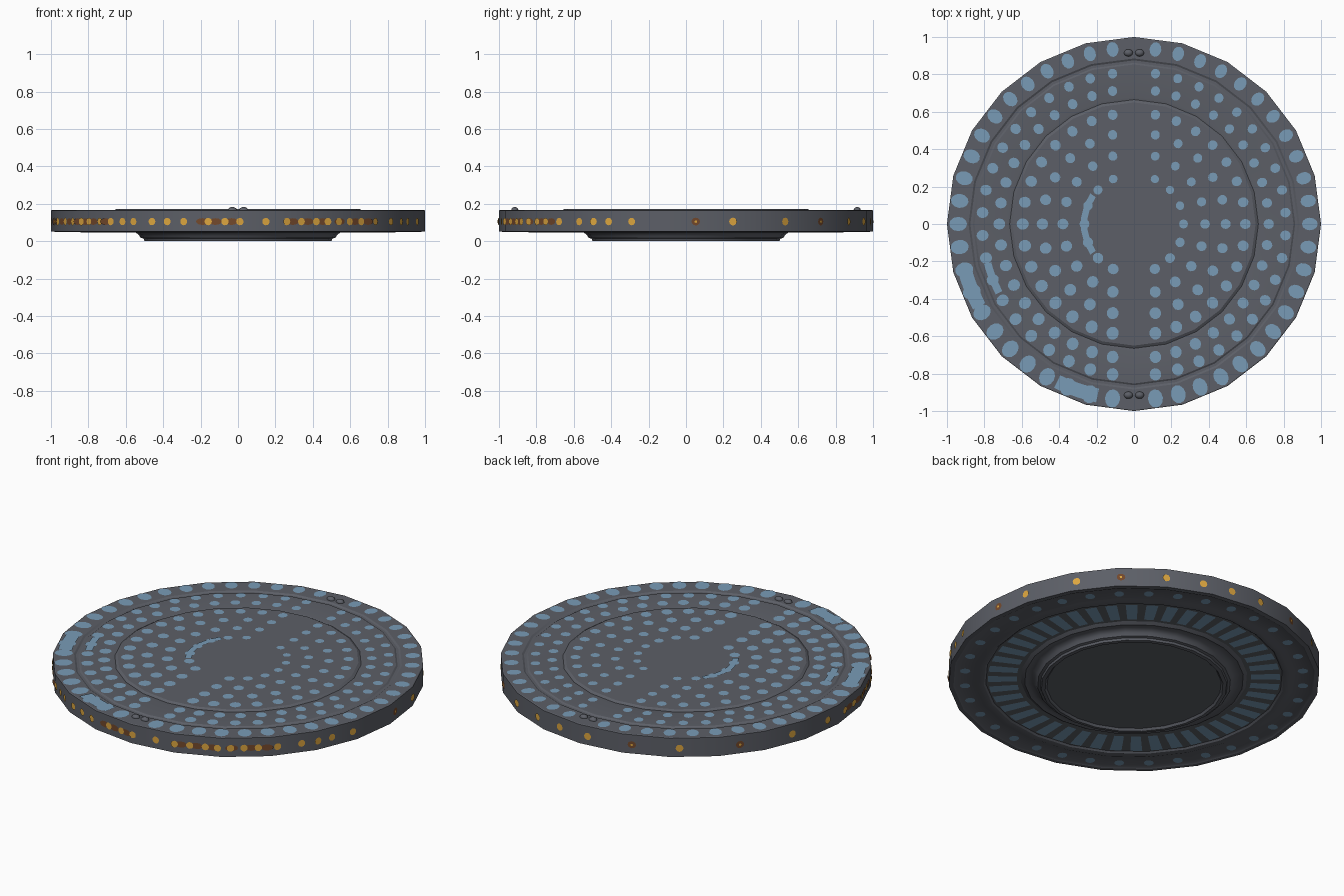
import bpy, bmesh, math
from mathutils import Vector

if "Cube" in bpy.data.objects:
    bpy.data.objects.remove(bpy.data.objects["Cube"])

N = 24                       # sides of the disc


def mat(name, col):
    m = bpy.data.materials.new(name)
    m.diffuse_color = (*col, 1)
    m.use_nodes = True
    m.node_tree.nodes["Principled BSDF"].inputs["Base Color"].default_value = m.diffuse_color
    return m


GREY = mat("dark grey", (0.107, 0.114, 0.135))
BLUE = mat("pale blue", (0.19, 0.33, 0.47))
GOLD = mat("gold", (0.72, 0.38, 0.05))
BROWN = mat("brown", (0.17, 0.065, 0.025))


def finish(name, bm, m, smooth=False):
    me = bpy.data.meshes.new(name)
    bm.to_mesh(me)
    bm.free()
    me.materials.append(m)
    ob = bpy.data.objects.new(name, me)
    bpy.context.collection.objects.link(ob)
    if smooth:
        bpy.ops.object.select_all(action='DESELECT')
        bpy.context.view_layer.objects.active = ob
        ob.select_set(True)
        bpy.ops.object.shade_smooth_by_angle(angle=math.radians(30))
    return ob


# disc body: turned profile from bottom centre to top centre
profile = [(0.47, 0.012), (0.48, 0.0), (0.50, 0.002), (0.505, 0.014), (0.52, 0.018),
           (0.53, 0.034), (0.545, 0.045), (0.57, 0.05), (0.59, 0.046), (0.61, 0.058),
           (0.80, 0.058), (0.81, 0.05), (0.84, 0.047), (0.86, 0.055), (0.965, 0.055),
           (0.975, 0.05), (1.0, 0.052), (1.0, 0.163), (0.995, 0.166),
           (0.885, 0.166), (0.875, 0.160), (0.862, 0.160), (0.853, 0.166),
           (0.68, 0.166), (0.665, 0.163), (0.65, 0.172), (0.63, 0.172)]
bm = bmesh.new()
rings = []
for r, z in profile:
    rings.append([bm.verts.new((r * math.cos(2 * math.pi * i / N),
                                r * math.sin(2 * math.pi * i / N), z)) for i in range(N)])
for a, b in zip(rings, rings[1:]):
    for i in range(N):
        j = (i + 1) % N
        bm.faces.new((a[i], a[j], b[j], b[i]))
bm.faces.new(rings[0][::-1])
bm.faces.new(rings[-1])
bmesh.ops.recalc_face_normals(bm, faces=bm.faces)
finish("disc_body", bm, GREY, True)


def oval(bm, c, u, v, a, b, n=12):
    # flat oval facing u x v
    bm.faces.new([bm.verts.new(c + u * a * math.cos(2 * math.pi * k / n)
                               + v * b * math.sin(2 * math.pi * k / n)) for k in range(n)])


def arc_plate(bm, r0, r1, a0, a1, z, down=False, n=5):
    # curved strip between two radii
    angs = [a0 + (a1 - a0) * k / n for k in range(n + 1)]
    p = [(r1 * math.cos(a), r1 * math.sin(a), z) for a in angs]
    p += [(r0 * math.cos(a), r0 * math.sin(a), z) for a in reversed(angs)]
    vs = [bm.verts.new(q) for q in p]
    bm.faces.new(vs[::-1] if down else vs)


# painted dots on the top: rings with a gap along the y axis
bm = bmesh.new()
for r, n, radial, tang in ((0.94, 23, 0.045, 0.036), (0.812, 20, 0.03, 0.028),
                           (0.72, 19, 0.03, 0.028), (0.595, 15, 0.031, 0.029),
                           (0.49, 11, 0.029, 0.028), (0.38, 9, 0.028, 0.027),
                           (0.265, 7, 0.025, 0.026)):
    gap = 0.115 / r
    z = 0.169 if r > 0.65 else 0.175
    for side in (1, -1):
        for k in range(n):
            phi = side * (gap + (math.pi - 2 * gap) * k / (n - 1))
            u = Vector((math.sin(phi), math.cos(phi), 0))
            grow = 1.0 + 0.12 * (-u.y) + 0.06 * (-u.x)   # dots swell to lower left
            oval(bm, u * r + Vector((0, 0, z)), u, Vector((-u.y, u.x, 0)),
                 min(radial * grow, 0.049), tang * grow)
# merged dashes
d = math.radians
for r0, r1, a0, a1, z in ((0.25, 0.285, 145, 215, 0.1755), (0.90, 0.975, 196, 208, 0.1695),
                          (0.90, 0.975, 244, 258, 0.1695), (0.79, 0.83, 195, 207, 0.1695)):
    arc_plate(bm, r0, r1, d(a0), d(a1), z)
finish("top_dots", bm, BLUE)

# radial stripes and dots on the underside
bm = bmesh.new()
for k in range(44):
    a = 2 * math.pi * k / 44
    arc_plate(bm, 0.63, 0.785, a - 0.041, a + 0.041, 0.055, True, 2)
for k in range(36):
    a = 2 * math.pi * (k + 0.5) / 36
    u = Vector((math.cos(a), math.sin(a), 0))
    oval(bm, u * 0.912 + Vector((0, 0, 0.052)), Vector((-u.y, u.x, 0)), u, 0.026, 0.028)
finish("underside_stripes", bm, BLUE)

# edge lights, placed flat on the side facets
gold, brown = bmesh.new(), bmesh.new()


def edge_light(bm, deg, w, h, lift):
    mid = math.floor((deg % 360) / 15) * 15 + 7.5
    r = math.cos(d(7.5)) / math.cos(d(deg % 360 - mid)) + lift
    n = Vector((math.cos(d(mid)), math.sin(d(mid)), 0))
    c = Vector((r * math.cos(d(deg)), r * math.sin(d(deg)), 0.105))
    oval(bm, c, Vector((-n.y, n.x, 0)), Vector((0, 0, 1)), w, h)


front_x = (-0.8, -0.74, -0.68, -0.62, -0.56, -0.46, -0.38, -0.29, -0.16, -0.07, 0.01,
           0.15, 0.26, 0.34, 0.42, 0.48, 0.54, 0.6, 0.66, 0.735, 0.82, 0.87, 0.91, 0.957)
for x in front_x:
    edge_light(gold, 270 + math.degrees(math.asin(x)), 0.02, 0.02, 0.005)
for a in (14.5, 32, 60, 72, 82, 93, 123, 160, 175, 184, 190, 196, 202, 208, 213):
    edge_light(gold, a, 0.021, 0.021, 0.005)
for a in (3, 46, 108, 142):
    edge_light(brown, a, 0.023, 0.021, 0.003)
    edge_light(gold, a, 0.007, 0.007, 0.005)
for a in (187, 193, 199, 205, 211, 215, 219, 225, 259, 263, 268, 287, 292, 297, 303, 309, 314):
    edge_light(brown, a, 0.035, 0.018, 0.003)
finish("edge_lights", gold, GOLD)
finish("edge_light_backs", brown, BROWN)

# paired small knobs near the rim, front and back
bm = bmesh.new()
for y in (-0.915, 0.915):
    for x in (-0.03, 0.03):
        g = bmesh.ops.create_uvsphere(bm, u_segments=12, v_segments=8, radius=0.024)
        for v in g["verts"]:
            v.co = Vector((v.co.x + x, v.co.y * 0.8 + y, v.co.z * 0.7 + 0.166))
finish("rim_knobs", bm, GREY, True)
